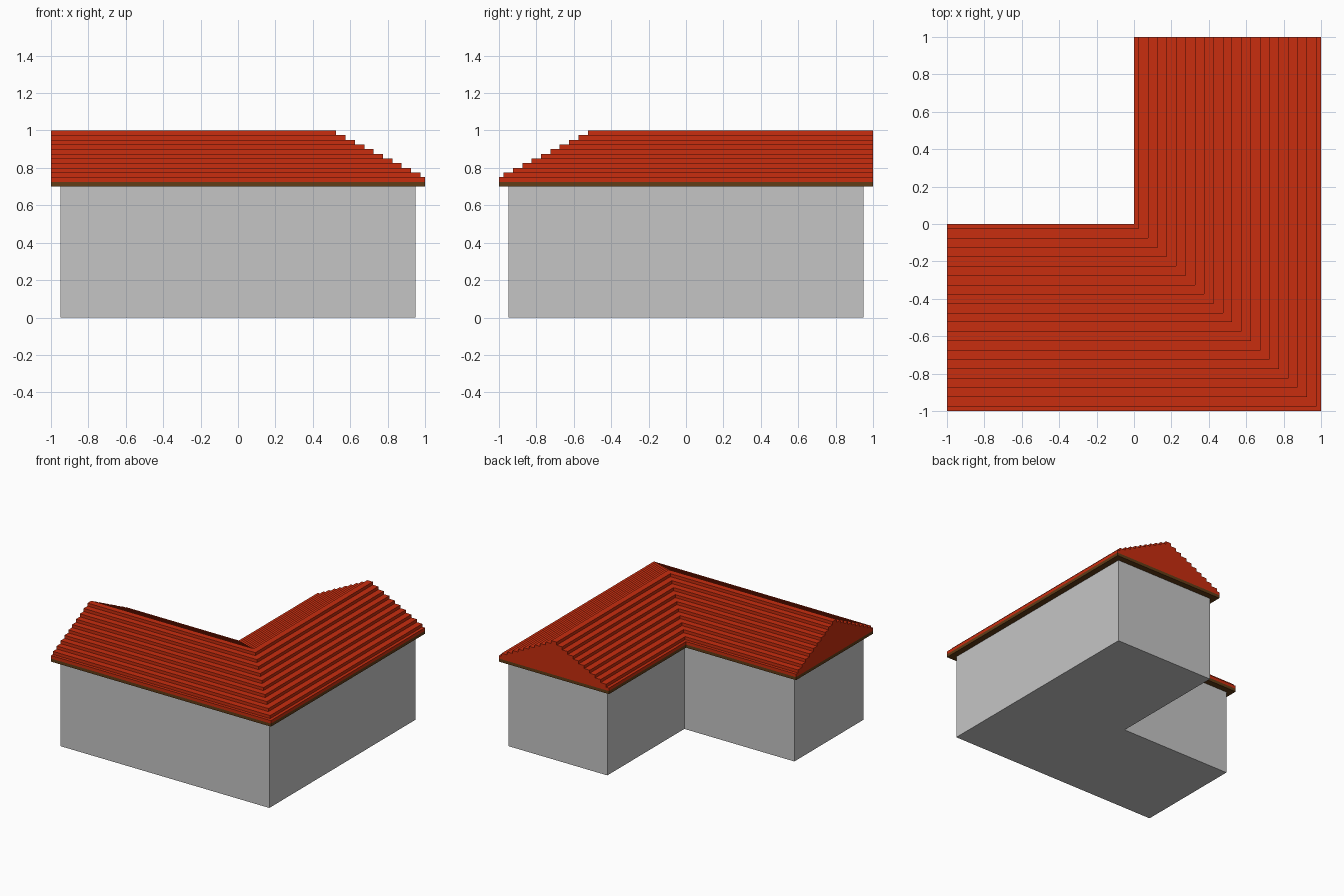
import bpy, bmesh

if "Cube" in bpy.data.objects:
    bpy.data.objects.remove(bpy.data.objects["Cube"], do_unlink=True)


def material(name, rgb):
    m = bpy.data.materials.new(name)
    m.use_nodes = True
    m.diffuse_color = (*rgb, 1)
    bsdf = next(n for n in m.node_tree.nodes if n.type == "BSDF_PRINCIPLED")
    bsdf.inputs["Base Color"].default_value = (*rgb, 1)
    return m


def sweep_l(name, profile, end, mat):
    """Sweep a closed (offset from outer edge, z) profile along the L plan, mitred at the corner."""
    bm = bmesh.new()
    rings = [
        [bm.verts.new((-end, -1 + o, z)) for o, z in profile],
        [bm.verts.new((1 - o, -1 + o, z)) for o, z in profile],
        [bm.verts.new((1 - o, end, z)) for o, z in profile],
    ]
    n = len(profile)
    for a, b in zip(rings, rings[1:]):
        for i in range(n):
            j = (i + 1) % n
            bm.faces.new((a[i], a[j], b[j], b[i]))
    bm.faces.new(rings[0])
    bm.faces.new(rings[-1])
    bmesh.ops.recalc_face_normals(bm, faces=bm.faces)
    mesh = bpy.data.meshes.new(name)
    bm.to_mesh(mesh)
    bm.free()
    mesh.materials.append(mat)
    obj = bpy.data.objects.new(name, mesh)
    bpy.context.collection.objects.link(obj)
    return obj


def box(o0, o1, z0, z1):
    return [(o0, z0), (o1, z0), (o1, z1), (o0, z1)]


wall_grey = material("wall grey", (0.56, 0.56, 0.56))
tile_red = material("tile red", (0.578, 0.026, 0.0045))
eave_brown = material("eave brown", (0.12, 0.045, 0.008))

# Walls, set in from the roof edge on every side
sweep_l("walls", box(0.05, 0.95, 0, 0.7), 0.95, wall_grey)

# Eave board under the roof
sweep_l("eave_board", box(0, 1, 0.7, 0.725), 1, eave_brown)

# Stepped tile courses: one wide base course, then ten narrowing ones
COURSE = 0.025
slope = [(0, 0.725), (0, 0.75)]
for k in range(10):
    inset, z = 0.025 + 0.05 * k, 0.75 + COURSE * k
    slope += [(inset, z), (inset, z + COURSE)]
mirrored = [(1 - o, z) for o, z in reversed(slope)]
sweep_l("tiled_roof", slope + mirrored, 1, tile_red)
